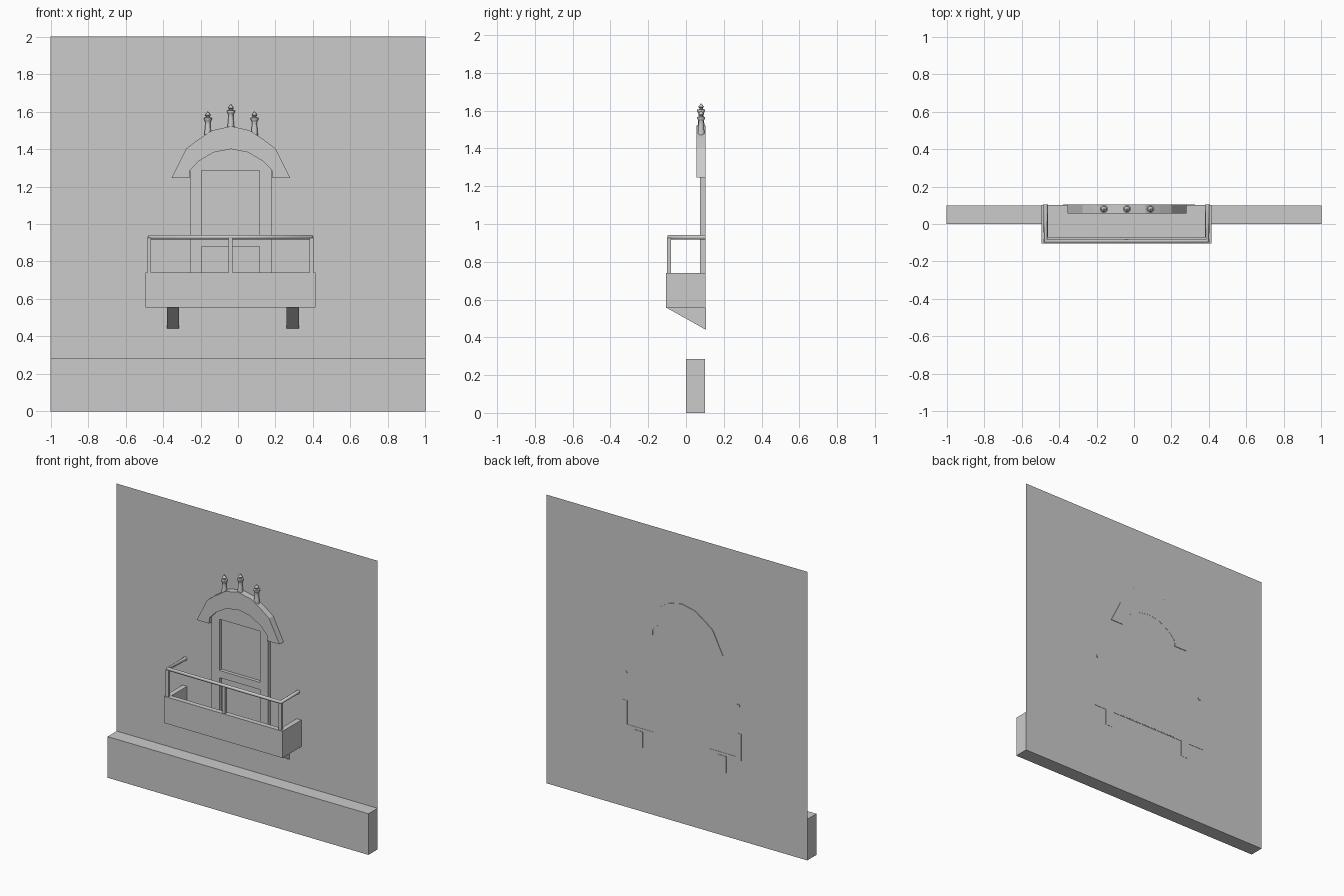
import bpy, bmesh
from mathutils import Vector

if "Cube" in bpy.data.objects:
    bpy.data.objects.remove(bpy.data.objects["Cube"])

CX = -0.038  # centre line of door and balcony


def finish(name, bm):
    bmesh.ops.recalc_face_normals(bm, faces=bm.faces)
    me = bpy.data.meshes.new(name)
    bm.to_mesh(me)
    bm.free()
    ob = bpy.data.objects.new(name, me)
    bpy.context.collection.objects.link(ob)
    return ob


def add_prism(bm, pts, vec):
    """Extrude a closed outline of 3D points along vec."""
    face = bm.faces.new([bm.verts.new(p) for p in pts])
    new = bmesh.ops.extrude_face_region(bm, geom=[face], use_keep_orig=True)["geom"]
    bmesh.ops.translate(bm, vec=vec, verts=[v for v in new if isinstance(v, bmesh.types.BMVert)])


def prism_xz(name, pts, y0, y1):
    bm = bmesh.new()
    add_prism(bm, [(x, y0, z) for x, z in pts], (0, y1 - y0, 0))
    return finish(name, bm)


def box(name, x0, x1, y0, y1, z0, z1):
    return prism_xz(name, [(x0, z0), (x1, z0), (x1, z1), (x0, z1)], y0, y1)


def mirrored(half):
    """Complete a left half outline (offsets from the centre line, last point on it)."""
    left = [(CX + x, z) for x, z in half]
    right = [(CX - x, z) for x, z in reversed(half[:-1])]
    return left + right


# wall sheet and base plinth
bm = bmesh.new()
bm.faces.new([bm.verts.new(p) for p in [(-1, .1, .285), (1, .1, .285), (1, .1, 2), (-1, .1, 2)]])
finish("wall", bm)
box("base_plinth", -1, 1, 0, .1, 0, .285)

# balcony parapet: U-shaped plan, plus floor
L, R, F, B, T = -.495, .415, -.105, .102, .035
plan = [(L, B), (L, F), (R, F), (R, B), (R - T, B), (R - T, F + T), (L + T, F + T), (L + T, B)]
bm = bmesh.new()
add_prism(bm, [(x, y, .555) for x, y in plan], (0, 0, .185))
finish("balcony_parapet", bm)
box("balcony_floor", L + T, R - T, F + T, B, .555, .575)

# wedge brackets under the balcony
for i, x in enumerate((-.38, .26)):
    bm = bmesh.new()
    add_prism(bm, [(x, -.1, .555), (x, .105, .555), (x, .105, .44)], (.065, 0, 0))
    finish(f"bracket_{i + 1}", bm)

# round handrail and its posts
cu = bpy.data.curves.new("handrail", "CURVE")
cu.dimensions = "3D"
cu.bevel_depth = .0125
cu.bevel_resolution = 2
cu.use_fill_caps = True
path = [(-.472, .104, .93), (-.472, -.091, .93), (.392, -.091, .93), (.392, .104, .93)]
sp = cu.splines.new("POLY")
sp.points.add(len(path) - 1)
for p, co in zip(sp.points, path):
    p.co = (*co, 1)
rail = bpy.data.objects.new("handrail", cu)
bpy.context.collection.objects.link(rail)
for i, x in enumerate((-.474, -.04, .392)):
    box(f"rail_post_{i + 1}", x - .01, x + .01, -.1, -.08, .735, .925)

# arched door with two recessed panels
door = prism_xz("door", mirrored([(-.217, .56), (-.217, 1.29), (-.172, 1.345),
                                  (-.093, 1.39), (0, 1.41)]), .075, .103)
for i, (z0, z1) in enumerate(((.6, .88), (.93, 1.285))):
    cutter = box(f"panel_cutter_{i + 1}", -.195, .115, 0, .0985, z0, z1)
    cutter.hide_render = True
    cutter.hide_set(True)
    m = door.modifiers.new("panel", "BOOLEAN")
    m.object = cutter
    m.operation = "DIFFERENCE"
    m.solver = "EXACT"

# arched pediment over the door
outer = [(-.317, 1.245), (-.238, 1.403), (-.176, 1.45), (-.1, 1.5), (0, 1.522)]
inner = [(-.222, 1.245), (-.22, 1.285), (-.172, 1.335), (-.093, 1.382), (0, 1.4)]
prism_xz("pediment", mirrored(outer) + mirrored(inner)[::-1], .055, .104)

# turned finials on the pediment
PROFILE = [(.018, -.02), (.018, 0), (.013, .05), (.014, .062), (.021, .076), (.021, .083),
           (.01, .086), (.009, .092), (.015, .098), (.007, .109), (0, .118)]
for i, (x, z) in enumerate(((-.161, 1.483), (CX, 1.522), (.088, 1.483))):
    bm = bmesh.new()
    vs = [bm.verts.new((r, 0, h)) for r, h in PROFILE]
    es = [bm.edges.new(e) for e in zip(vs, vs[1:])]
    bmesh.ops.spin(bm, geom=vs + es, cent=(0, 0, 0), axis=(0, 0, 1), angle=6.2831853,
                   steps=12, use_merge=True)
    bmesh.ops.remove_doubles(bm, verts=bm.verts, dist=1e-5)
    finish(f"finial_{i + 1}", bm).location = Vector((x, .08, z))
